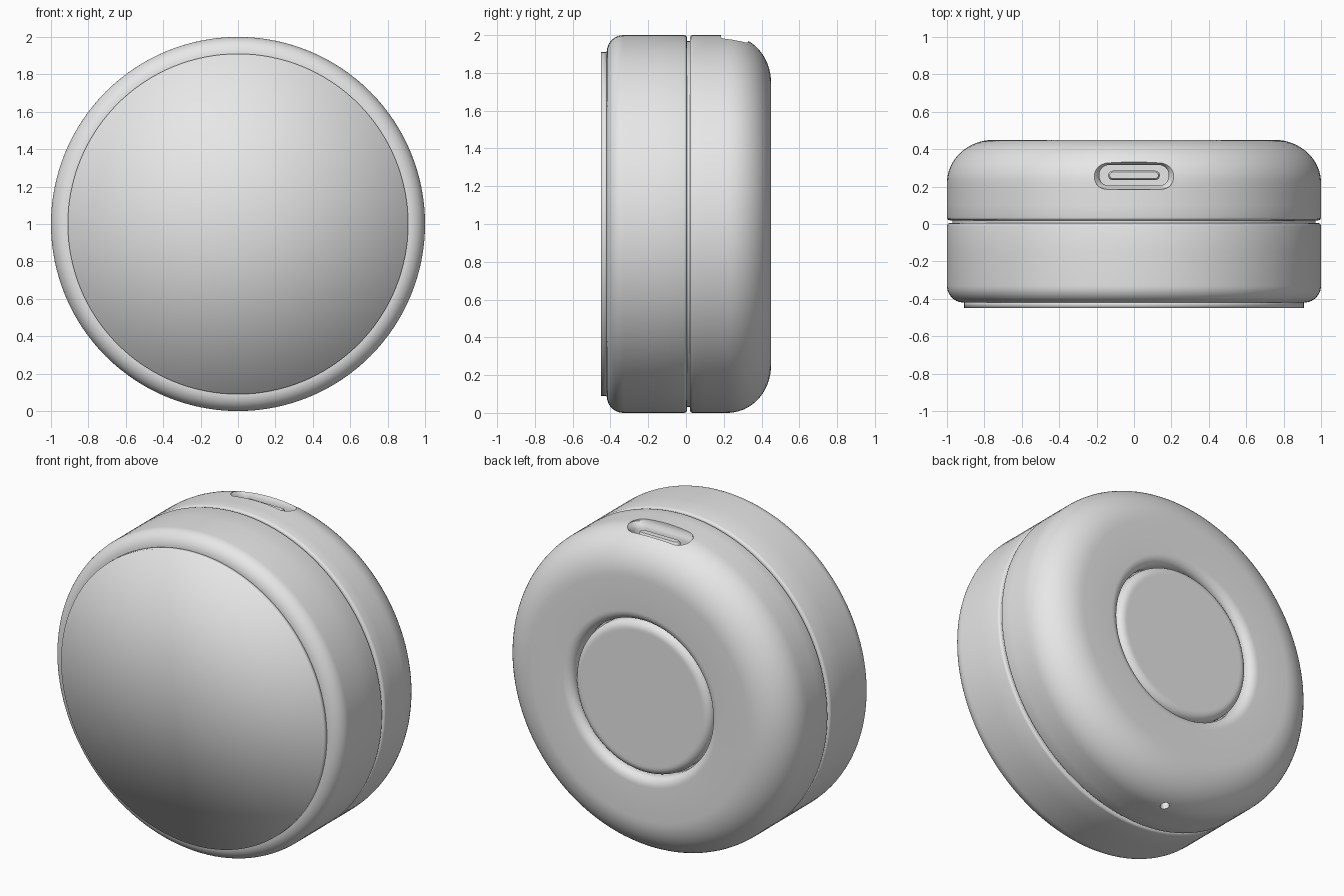
import bpy, bmesh
from math import sin, cos, pi, radians
from mathutils import Vector

if "Cube" in bpy.data.objects:
    bpy.data.objects.remove(bpy.data.objects["Cube"])

GREY = (0.8, 0.8, 0.8, 1)
grey = bpy.data.materials.new("plain grey")
grey.use_nodes = True
grey.diffuse_color = GREY
grey.node_tree.nodes["Principled BSDF"].inputs["Base Color"].default_value = GREY


def finish(bm, name):
    bmesh.ops.recalc_face_normals(bm, faces=bm.faces)
    mesh = bpy.data.meshes.new(name)
    bm.to_mesh(mesh)
    bm.free()
    obj = bpy.data.objects.new(name, mesh)
    bpy.context.collection.objects.link(obj)
    mesh.materials.append(grey)
    return obj


def activate(obj):
    bpy.ops.object.select_all(action='DESELECT')
    obj.select_set(True)
    bpy.context.view_layer.objects.active = obj


def smooth(obj, angle=40):
    activate(obj)
    bpy.ops.object.shade_smooth_by_angle(angle=radians(angle))


def arc(r, y, rx, ry, start, end, n=10):
    """Points (radius, y) along an elliptical fillet."""
    angles = [radians(start + (end - start) * i / n) for i in range(n + 1)]
    return [(r + rx * cos(a), y + ry * sin(a)) for a in angles]


def lathe(name, profile, steps=128):
    """Revolve (radius, y) points about the horizontal axis at z = 1."""
    bm = bmesh.new()
    verts = [bm.verts.new((0, y, 1 + r)) for r, y in profile]
    edges = [bm.edges.new(pair) for pair in zip(verts, verts[1:])]
    bmesh.ops.spin(bm, geom=verts + edges, cent=(0, 0, 1), axis=(0, 1, 0),
                   angle=2 * pi, steps=steps)
    bmesh.ops.remove_doubles(bm, verts=bm.verts, dist=0.0001)
    return finish(bm, name)


def slot(name, center, rows, corner_steps=8):
    """Loft rounded rectangles; rows hold half width, half depth, corner, z."""
    bm = bmesh.new()
    rings = []
    for hx, hy, rad, z in rows:
        ring = []
        for k, (sx, sy) in enumerate(((1, 1), (-1, 1), (-1, -1), (1, -1))):
            for i in range(corner_steps + 1):
                a = pi / 2 * (k + i / corner_steps)
                p = Vector((sx * (hx - rad) + rad * cos(a),
                            sy * (hy - rad) + rad * sin(a), z))
                ring.append(bm.verts.new(p + Vector(center)))
        rings.append(ring)
    for low, high in zip(rings, rings[1:]):
        for i in range(len(low)):
            j = (i + 1) % len(low)
            bm.faces.new((low[i], low[j], high[j], high[i]))
    bm.faces.new(rings[0])
    bm.faces.new(rings[-1])
    return finish(bm, name)


def cut(obj, cutter):
    mod = obj.modifiers.new("cut", 'BOOLEAN')
    mod.operation = 'DIFFERENCE'
    mod.solver = 'EXACT'
    mod.object = cutter
    activate(obj)
    bpy.ops.object.modifier_apply(modifier=mod.name)
    bpy.data.objects.remove(cutter)


# Front half of the case, with a small rounded front rim
front_shell = lathe("front_shell",
    [(0, 0.005), (0.985, 0.005)] + arc(0.985, -0.01, 0.015, 0.015, 90, 0, 3)
    + [(1, -0.15)] + arc(0.91, -0.33, 0.09, 0.09, 0, -90) + [(0, -0.42)])
smooth(front_shell)

# Thin front cover, shaded softly across its edge
front_cover = lathe("front_cover",
    [(0, -0.45), (0.91, -0.45), (0.91, -0.41), (0, -0.41)])
activate(front_cover)
bpy.ops.object.shade_smooth()

# Core at the bottom of the seam
seam_core = lathe("seam_core", [(0, -0.02), (0.97, -0.02), (0.97, 0.05), (0, 0.05)])
smooth(seam_core)

# Back half of the case, with a broad rounded edge and a round well
back_shell = lathe("back_shell",
    [(0, 0.02), (0.985, 0.02)] + arc(0.985, 0.035, 0.015, 0.015, -90, 0, 3)
    + [(1, 0.1), (1, 0.16)] + arc(0.75, 0.22, 0.25, 0.23, 0, 90, 16)
    + arc(0.54, 0.4, 0.06, 0.05, 90, 180, 8) + [(0.48, 0.36), (0, 0.36)])

# Charging port recess on top and pinhole underneath
cut(back_shell, slot("port_cutter", (0, 0.26, 0),
    [(0.185, 0.055, 0.05, 1.89), (0.185, 0.055, 0.05, 1.935),
     (0.195, 0.062, 0.055, 1.955), (0.212, 0.074, 0.065, 1.972),
     (0.215, 0.077, 0.067, 2.2)]))
cut(back_shell, slot("pinhole_cutter", (0, 0.27, 0),
    [(0.026, 0.026, 0.0259, -0.1), (0.026, 0.026, 0.0259, 0.07)]))
smooth(back_shell)

# Tongue inside the port
port_tongue = slot("port_tongue", (0, 0.26, 0),
    [(0.138, 0.025, 0.0249, 1.87), (0.138, 0.025, 0.0249, 1.94),
     (0.13, 0.017, 0.0169, 1.95)])
smooth(port_tongue)

# Round back button with a soft edge
back_button = lathe("back_button",
    [(0, 0.35), (0.472, 0.35)] + arc(0.422, 0.39, 0.05, 0.045, 0, 90, 8)
    + [(0.41, 0.435), (0, 0.435)])
smooth(back_button)
